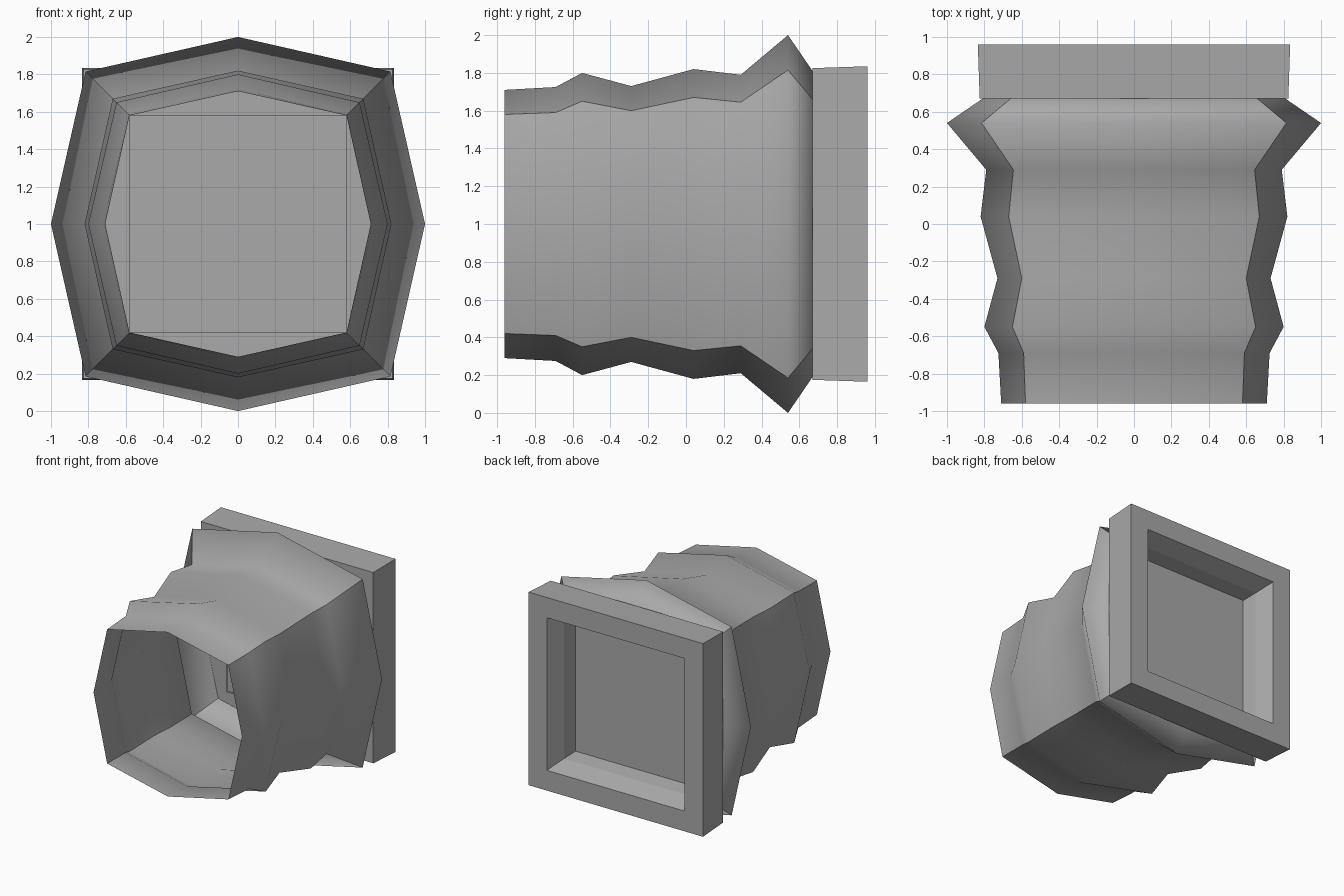
import bpy, bmesh

cube = bpy.data.objects.get("Cube")
if cube:
    bpy.data.objects.remove(cube, do_unlink=True)

CENTRE_Z = 1.0

grey = bpy.data.materials.new("plain grey")
grey.use_nodes = True
grey.diffuse_color = (0.4, 0.4, 0.4, 1)
grey.node_tree.nodes["Principled BSDF"].inputs["Base Color"].default_value = (0.4, 0.4, 0.4, 1)


def outline(corner, middle):
    """Four corners with a bowed-out point between each pair."""
    c, m = corner, middle
    return [(c, c), (0, m), (-c, c), (-m, 0), (-c, -c), (0, -m), (c, -c), (m, 0)]


def square(size):
    return [(size, size), (-size, size), (-size, -size), (size, -size)]


def loft(name, sections, cap=False, smooth=False):
    """Skin a list of (y, outline) sections running from front to back."""
    bm = bmesh.new()
    rings = [[bm.verts.new((x, y, z + CENTRE_Z)) for x, z in pts] for y, pts in sections]
    for a, b in zip(rings, rings[1:]):
        n = len(a)
        for i in range(n):
            j = (i + 1) % n
            face = bm.faces.new((a[i], b[i], b[j], a[j]))
            face.smooth = smooth
            # Keep the four long corner edges crisp
            if smooth and i % 2 == 0:
                bm.edges.get((a[i], b[i])).smooth = False
    if cap:
        bm.faces.new(rings[-1])
    bm.normal_update()
    mesh = bpy.data.meshes.new(name)
    bm.to_mesh(mesh)
    bm.free()
    mesh.materials.append(grey)
    obj = bpy.data.objects.new(name, mesh)
    bpy.context.collection.objects.link(obj)
    return obj


# Rippled open tube: y, corner half-size, middle half-size
ripple = [(-0.96, 0.58, 0.71), (-0.69, 0.59, 0.725), (-0.55, 0.65, 0.80),
          (-0.29, 0.60, 0.73), (0.04, 0.67, 0.82), (0.29, 0.645, 0.79),
          (0.54, 0.815, 1.0), (0.67, 0.66, 0.81)]
loft("rippled_tube", [(y, outline(c, m)) for y, c, m in ripple], smooth=True)

# Square frame: front plate, outer sides, back rim and recess ending in a panel
loft("back_frame", [(0.67, square(0.58)), (0.67, square(0.825)), (0.96, square(0.835)),
                    (0.96, square(0.66)), (0.81, square(0.60)), (0.68, square(0.58))],
     cap=True)
